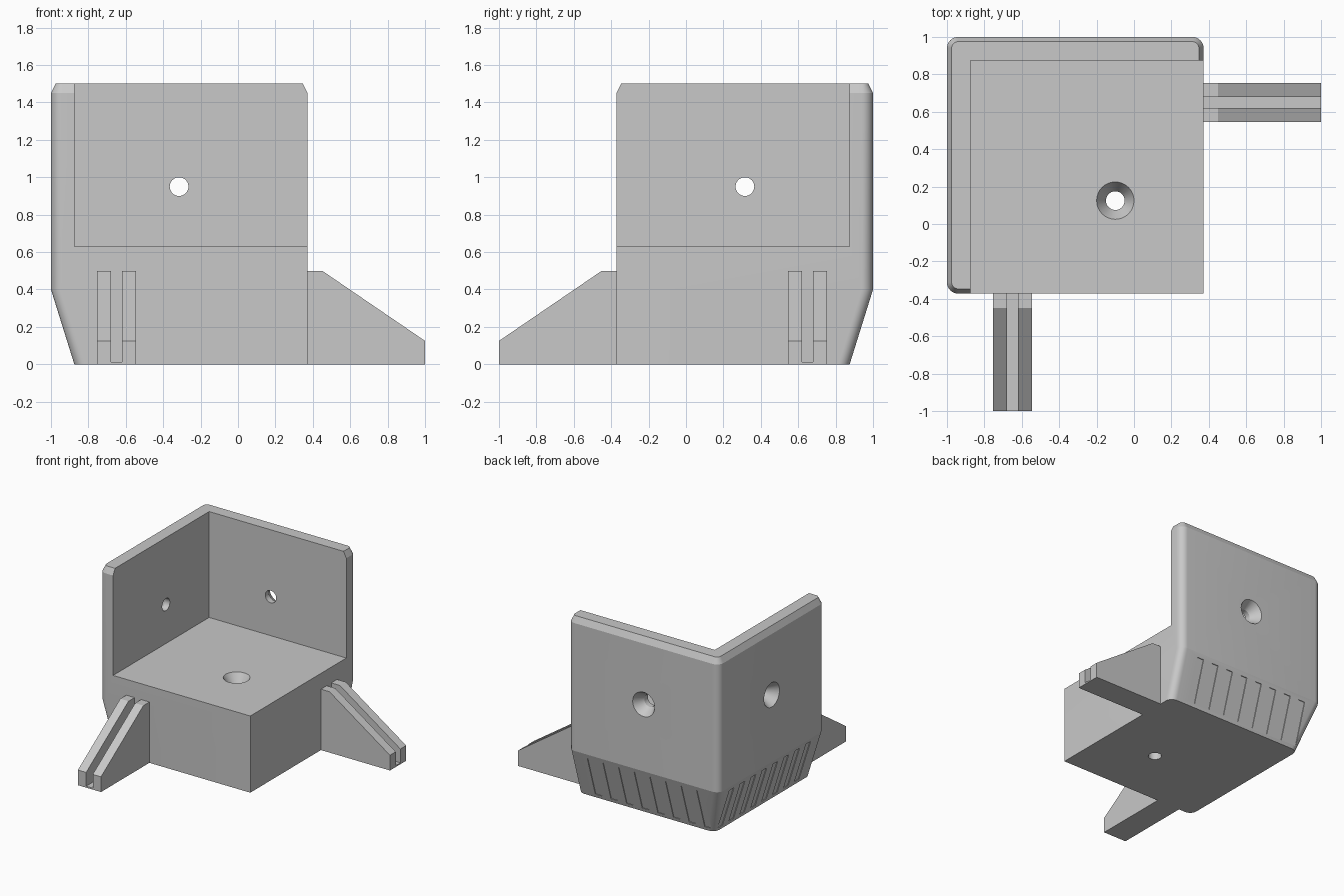
import bpy, bmesh, math
from mathutils import Matrix, Vector

cube = bpy.data.objects.get("Cube")
if cube:
    bpy.data.objects.remove(cube, do_unlink=True)

grey = bpy.data.materials.new("plain grey")
grey.use_nodes = True
grey.diffuse_color = (0.58, 0.58, 0.58, 1)
grey.node_tree.nodes["Principled BSDF"].inputs["Base Color"].default_value = grey.diffuse_color

EDGE = 0.372      # open ends of the body
INNER = 0.875     # inside faces of the walls
FLOOR = 0.63      # top of the solid block
# Swaps the back side with the left side across the corner diagonal
SWAP = Matrix(((0, -1, 0, 0), (-1, 0, 0, 0), (0, 0, 1, 0), (0, 0, 0, 1)))
SAME = Matrix.Identity(4)


def loft(bm, rings, matrix=SAME):
    """Skin a closed solid through rings with equal point counts."""
    loops = [[bm.verts.new(matrix @ Vector(p)) for p in ring] for ring in rings]
    n = len(loops[0])
    for a, b in zip(loops, loops[1:]):
        for i in range(n):
            j = (i + 1) % n
            bm.faces.new((a[i], a[j], b[j], b[i]))
    bm.faces.new(loops[0][::-1])
    bm.faces.new(loops[-1])


def prism(bm, profile, x0, x1, matrix=SAME):
    """Extrude a (y, z) profile along x."""
    loft(bm, [[(x, y, z) for y, z in profile] for x in (x0, x1)], matrix)


def finish(name, bm):
    bmesh.ops.recalc_face_normals(bm, faces=bm.faces)
    mesh = bpy.data.meshes.new(name)
    bm.to_mesh(mesh)
    bm.free()
    mesh.materials.append(grey)
    obj = bpy.data.objects.new(name, mesh)
    bpy.context.collection.objects.link(obj)
    return obj


def select(obj):
    bpy.ops.object.select_all(action='DESELECT')
    obj.select_set(True)
    bpy.context.view_layer.objects.active = obj


def cut(obj, bm):
    cutter = finish("cutter", bm)
    cutter.hide_render = True
    mod = obj.modifiers.new("cut", 'BOOLEAN')
    mod.operation = 'DIFFERENCE'
    mod.solver = 'EXACT'
    mod.object = cutter
    select(obj)
    bpy.ops.object.modifier_apply(modifier=mod.name)
    bpy.data.objects.remove(cutter, do_unlink=True)


def footprint(z, outer, inset, radius, steps=8):
    """Square outline with three rounded corners and one sharp one."""
    lo, hi = -outer, EDGE - inset
    pts = [(hi, -hi, z)]
    for cx, cy, start in ((hi - radius, -lo - radius, 0),
                          (lo + radius, -lo - radius, 90),
                          (lo + radius, -hi + radius, 180)):
        for i in range(steps + 1):
            a = math.radians(start + 90 * i / steps)
            pts.append((cx + radius * math.cos(a), cy + radius * math.sin(a), z))
    return pts


def screw_hole(bm, origin, direction, length):
    """Countersunk hole running inward from a surface point."""
    turn = Vector(direction).to_track_quat('Z', 'Y').to_matrix().to_4x4()
    rings = []
    for depth, r in ((-0.05, 0.1), (0, 0.1), (0.08, 0.05), (length, 0.05)):
        rings.append([(r * math.cos(math.tau * i / 32), r * math.sin(math.tau * i / 32), depth)
                      for i in range(32)])
    loft(bm, rings, Matrix.Translation(origin) @ turn)


# Corner body: tapered foot, rounded edges and bevelled rim
bm = bmesh.new()
loft(bm, [footprint(0, INNER, 0, 0.06), footprint(0.4, 1, 0, 0.06),
          footprint(1.45, 1, 0, 0.06), footprint(1.5, 0.975, 0.025, 0.035)])
body = finish("corner_body", bm)

# Open space between the two walls
bm = bmesh.new()
prism(bm, [(-1.2, FLOOR), (INNER, FLOOR), (INNER, 2), (-1.2, 2)], -INNER, 1.2)
cut(body, bm)

# Screw holes and shallow grip grooves on the tapered foot
bm = bmesh.new()
screw_hole(bm, (-0.315, 1, 0.95), (0, -1, 0), 0.2)
screw_hole(bm, (-1, 0.315, 0.95), (1, 0, 0), 0.2)
screw_hole(bm, (-0.1, 0.125, FLOOR), (0, 0, -1), 0.8)
low, high = 0.03, 0.365
slope = (1 - INNER) / 0.4
groove = [(INNER + slope * z + d, z)
          for z, d in ((low, -0.006), (low, 0.05), (high, 0.05), (high, -0.006))]
for matrix in (SAME, SWAP):
    for i in range(8):
        x = 0.205 - 0.142 * i
        prism(bm, groove, x - 0.06, x, matrix)
cut(body, bm)

# Slotted support fins
fins = []
for name, matrix in (("front_fin", SAME), ("side_fin", SWAP)):
    bm = bmesh.new()
    prism(bm, [(-EDGE, 0), (-EDGE, 0.5), (-0.45, 0.5), (-1, 0.125), (-1, 0)],
          -0.755, -0.545, matrix)
    fin = finish(name, bm)
    bm = bmesh.new()
    prism(bm, [(-0.3, 0.012), (-0.3, 1), (-1.2, 1), (-1.2, 0.012)], -0.68, -0.62, matrix)
    cut(fin, bm)
    fins.append(fin)

# Smooth only the rounded corners and holes
for obj in [body] + fins:
    select(obj)
    bpy.ops.object.shade_smooth_by_angle(angle=math.radians(14))
